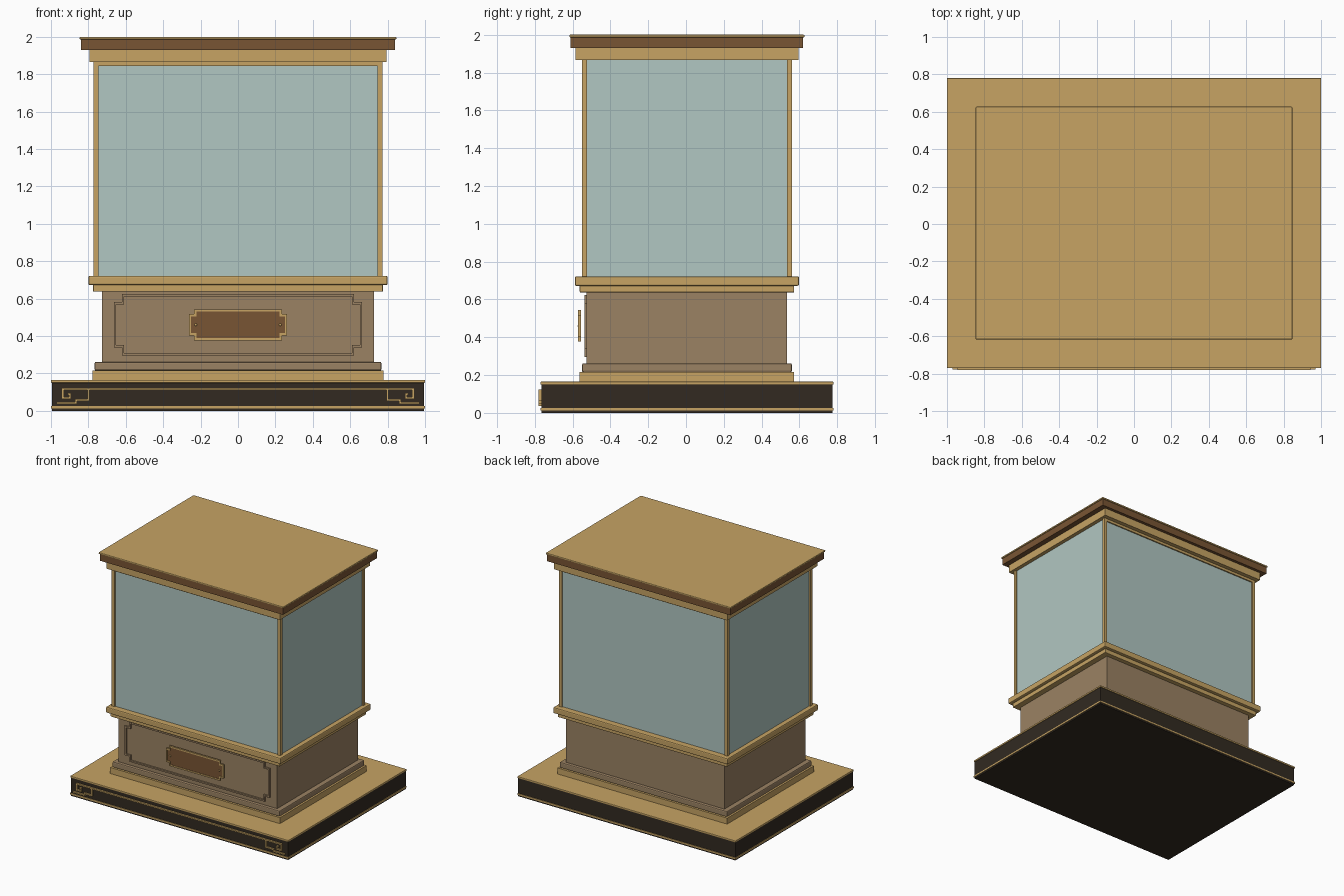
import bpy, bmesh
from mathutils import Vector

if "Cube" in bpy.data.objects:
    bpy.data.objects.remove(bpy.data.objects["Cube"])

YC = 0.005  # depth centre of the stacked tiers


def material(name, r, g, b):
    lin = lambda c: ((c / 255 + 0.055) / 1.055) ** 2.4 if c > 10 else c / 255 / 12.92
    m = bpy.data.materials.new(name)
    m.diffuse_color = (lin(r), lin(g), lin(b), 1)
    m.use_nodes = True
    m.node_tree.nodes["Principled BSDF"].inputs["Base Color"].default_value = m.diffuse_color
    return m


GOLD = material("gold", 199, 164, 100)
GLASS = material("pale glass", 177, 199, 194)
STONE = material("tan brown", 155, 130, 99)
WOOD = material("walnut", 121, 85, 52)
DARK = material("dark base", 50, 42, 33)


def finish(name, bm, mat):
    bmesh.ops.recalc_face_normals(bm, faces=bm.faces)
    me = bpy.data.meshes.new(name)
    bm.to_mesh(me)
    bm.free()
    me.materials.append(mat)
    ob = bpy.data.objects.new(name, me)
    bpy.context.collection.objects.link(ob)
    return ob


def box(name, x0, x1, y0, y1, z0, z1, mat, bevel=0.0):
    bm = bmesh.new()
    bmesh.ops.create_cube(bm, size=1)
    for v in bm.verts:
        v.co = ((x0 + x1) / 2 + v.co.x * (x1 - x0),
                (y0 + y1) / 2 + v.co.y * (y1 - y0),
                (z0 + z1) / 2 + v.co.z * (z1 - z0))
    ob = finish(name, bm, mat)
    if bevel:
        b = ob.modifiers.new("bevel", 'BEVEL')
        b.width, b.segments = bevel, 2
    return ob


def tier(name, hx, hy, z0, z1, mat, bevel=0.0):
    return box(name, -hx, hx, YC - hy, YC + hy, z0, z1, mat, bevel)


def ribbon(name, pts, width, y0, y1, mat, closed=False):
    """Raised band with mitred corners along a path of (x, z) points."""
    p = [Vector(q) for q in pts]
    n = len(p)
    bm = bmesh.new()
    rings = []
    for i in range(n):
        d_in = (p[i] - p[i - 1]).normalized() if closed or i > 0 else None
        d_out = (p[(i + 1) % n] - p[i]).normalized() if closed or i < n - 1 else None
        d_in, d_out = d_in or d_out, d_out or d_in
        n1, n2 = Vector((-d_in.y, d_in.x)), Vector((-d_out.y, d_out.x))
        off = (n1 + n2) / (1 + n1.dot(n2)) * width / 2
        a, b = p[i] + off, p[i] - off
        rings.append([bm.verts.new(c) for c in ((a.x, y0, a.y), (b.x, y0, b.y),
                                                (b.x, y1, b.y), (a.x, y1, a.y))])
    for i in range(n if closed else n - 1):
        r, s = rings[i], rings[(i + 1) % n]
        for k in range(4):
            bm.faces.new((r[k], r[(k + 1) % 4], s[(k + 1) % 4], s[k]))
    if not closed:
        bm.faces.new(rings[0])
        bm.faces.new(rings[-1])
    return finish(name, bm, mat)


def notched(hx, z0, z1, nx, nz):
    """Rectangle outline with stepped corners."""
    right = [(hx - nx, z0), (hx - nx, z0 + nz), (hx, z0 + nz),
             (hx, z1 - nz), (hx - nx, z1 - nz), (hx - nx, z1)]
    return right + [(-x, z) for x, z in reversed(right)]


# Base plinth
tier("plinth", 0.995, 0.77, 0.0, 0.152, DARK)
tier("plinth_lower_trim", 1.0, 0.775, 0.012, 0.025, GOLD)
tier("plinth_top", 1.0, 0.775, 0.15, 0.165, GOLD, 0.004)

# Pedestal
tier("pedestal_foot", 0.778, 0.567, 0.165, 0.215, GOLD)
tier("pedestal_step", 0.767, 0.555, 0.215, 0.262, STONE, 0.008)
tier("pedestal_body", 0.727, 0.53, 0.26, 0.64, STONE)
tier("ledge_lower", 0.775, 0.567, 0.637, 0.674, GOLD, 0.004)
tier("ledge_upper", 0.80, 0.593, 0.672, 0.722, GOLD, 0.008)

# Glass case with corner posts and top rails
tier("glass_case", 0.763, 0.545, 0.72, 1.868, GLASS)
for sx in (-1, 1):
    for sy in (-1, 1):
        xs = sorted((sx * 0.745, sx * 0.773))
        ys = sorted((YC + sy * 0.528, YC + sy * 0.555))
        box("corner_post", *xs, *ys, 0.72, 1.868, GOLD)
for sy in (-1, 1):
    ys = sorted((YC + sy * 0.53, YC + sy * 0.555))
    box("top_rail", -0.745, 0.745, *ys, 1.845, 1.868, GOLD)

# Cornice and lid
tier("cornice", 0.795, 0.59, 1.866, 1.93, GOLD)
tier("lid_band", 0.84, 0.615, 1.93, 1.988, WOOD)
tier("lid_top", 0.847, 0.622, 1.986, 2.0, GOLD, 0.005)

# Stepped-corner frame on the pedestal front
ribbon("panel_frame", notched(0.658, 0.302, 0.618, 0.043, 0.043), 0.012,
       -0.538, -0.52, STONE, closed=True)

# Name plate with border and rivets
outline = notched(0.257, 0.383, 0.537, 0.028, 0.026)
bm = bmesh.new()
face = bm.faces.new([bm.verts.new((x, -0.566, z)) for x, z in outline])
ext = bmesh.ops.extrude_face_region(bm, geom=[face])
for v in ext["geom"]:
    if isinstance(v, bmesh.types.BMVert):
        v.co.y = -0.556
finish("plate", bm, WOOD)
ribbon("plate_border", outline, 0.012, -0.570, -0.555, GOLD, closed=True)
for sx in (-1, 1):
    bm = bmesh.new()
    bmesh.ops.create_uvsphere(bm, u_segments=12, v_segments=6, radius=0.007)
    for v in bm.verts:
        v.co += Vector((sx * 0.226, -0.566, 0.46))
    for f in bm.faces:
        f.smooth = True
    finish("plate_rivet", bm, GOLD)

# Fret ornament on the plinth front
hook = [(0.912, 0.09), (0.898, 0.09), (0.898, 0.068), (0.937, 0.068), (0.937, 0.118)]
ribbon("fret_line", hook + [(-x, z) for x, z in reversed(hook)], 0.011,
       -0.78, -0.76, GOLD)
for sx in (-1, 1):
    tail = [(0.80, 0.118), (0.80, 0.058), (0.865, 0.058), (0.865, 0.043), (0.97, 0.043)]
    ribbon("fret_tail", [(sx * x, z) for x, z in tail], 0.011, -0.779, -0.76, GOLD)
